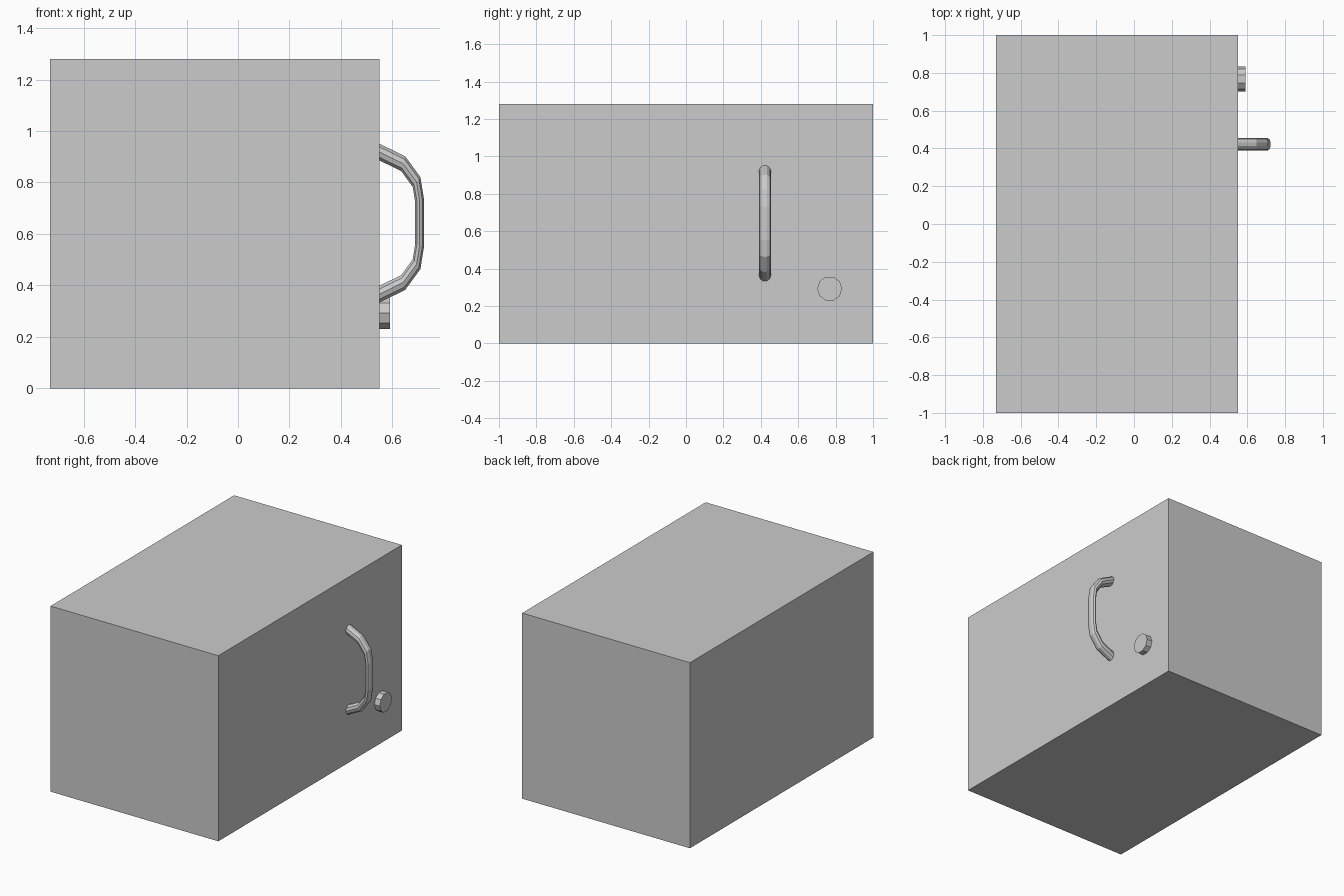
import bpy, bmesh, math
from mathutils import Vector

if "Cube" in bpy.data.objects:
    bpy.data.objects.remove(bpy.data.objects["Cube"])

FACE_X = 0.55   # door plane
SIDES = 10


def finish(name, bm):
    bmesh.ops.recalc_face_normals(bm, faces=bm.faces)
    mesh = bpy.data.meshes.new(name)
    bm.to_mesh(mesh)
    bm.free()
    obj = bpy.data.objects.new(name, mesh)
    bpy.context.collection.objects.link(obj)
    return obj


def loft(name, rings):
    bm = bmesh.new()
    loops = [[bm.verts.new(p) for p in ring] for ring in rings]
    for a, b in zip(loops, loops[1:]):
        for i in range(len(a)):
            j = (i + 1) % len(a)
            bm.faces.new((a[i], a[j], b[j], b[i]))
    bm.faces.new(loops[0])
    bm.faces.new(loops[-1])
    return finish(name, bm)


# Cabinet
bm = bmesh.new()
bmesh.ops.create_cube(bm, size=1)
for v in bm.verts:
    v.co = (v.co.x * 1.28 - 0.09, v.co.y * 2, (v.co.z + 0.5) * 1.28)
finish("cabinet", bm)

# Round button, ten-sided
angles = [2 * math.pi * i / SIDES for i in range(SIDES)]
loft("button", [[(x, 0.768 + 0.0665 * math.cos(a), 0.293 + 0.0665 * math.sin(a))
                 for a in angles] for x in (FACE_X, 0.59)])

# Bowed handle: round tube swept in the xz plane, flattened in x
FLAT, RADIUS, MID_Z, HANDLE_Y = 0.55, 0.033, 0.642, 0.422
half = [(FACE_X, 0.276), (0.642, 0.231), (0.694, 0.160), (0.706, 0.086)]
path = [Vector((x / FLAT, z)) for x, z in half]
path += [Vector((p.x, -p.y)) for p in reversed(path)]
rings = []
for i, p in enumerate(path):
    d_in = (p - path[i - 1]).normalized() if i else None
    d_out = (path[i + 1] - p).normalized() if i < len(path) - 1 else None
    if d_in and d_out:
        t = (d_in + d_out).normalized()
        k = 1 / t.dot(d_in)
        n = Vector((-t.y, t.x)) * k
    else:
        # end rings are cut flush with the door
        t = d_in or d_out
        n = Vector((0, 1 / t.x)) if t.x > 0 else Vector((0, -1 / t.x))
        if t.x < 0:
            n = -n
    ring = []
    for a in angles:
        q = p + n * RADIUS * math.sin(a)
        ring.append((q.x * FLAT, HANDLE_Y + RADIUS * math.cos(a), MID_Z + q.y))
    rings.append(ring)
loft("handle", rings)
